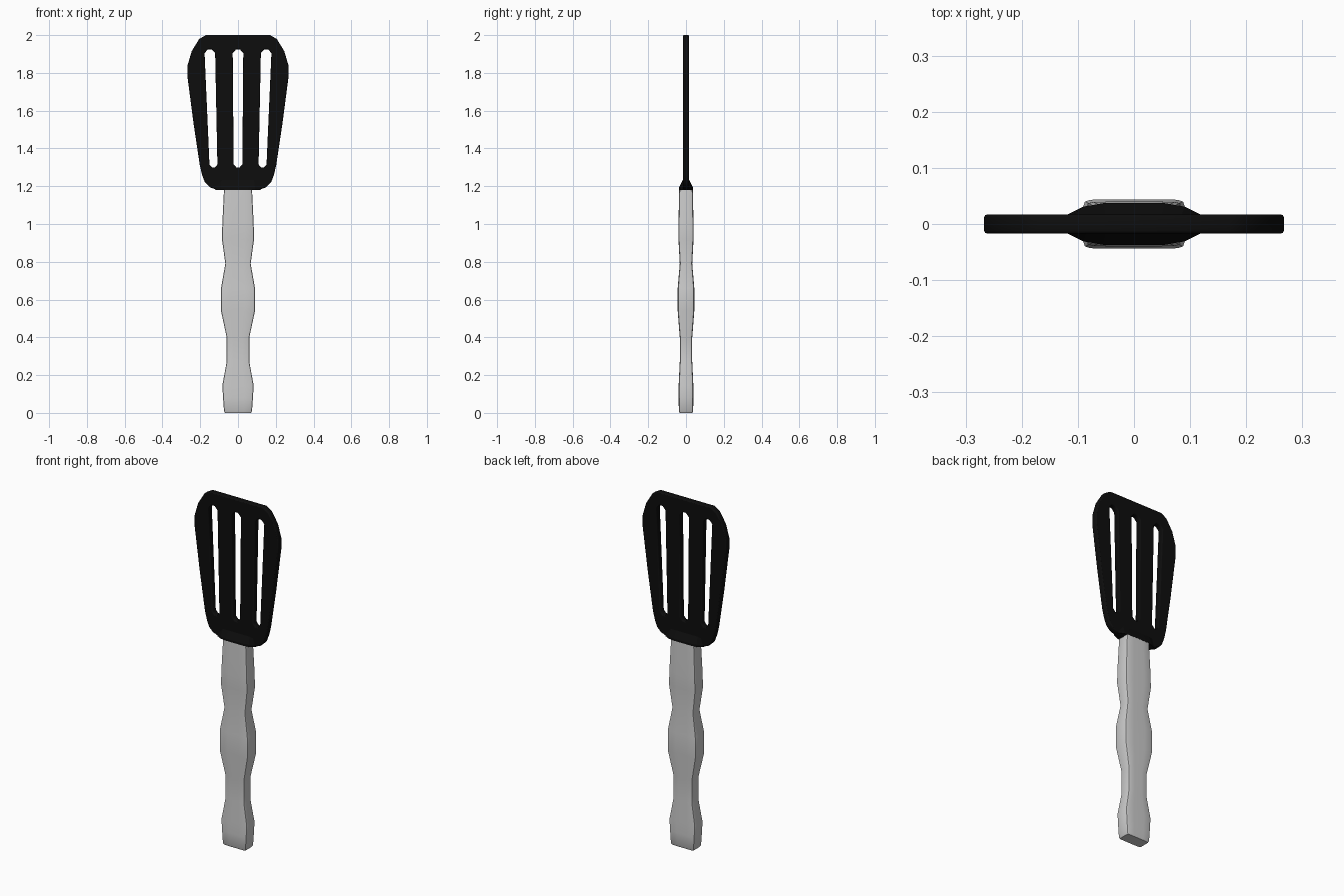
import bpy, bmesh, math

if "Cube" in bpy.data.objects:
    bpy.data.objects.remove(bpy.data.objects["Cube"])


def loft(name, rings):
    """Skin a list of equal-length point rings and cap both ends."""
    bm = bmesh.new()
    vs = [[bm.verts.new(p) for p in ring] for ring in rings]
    n = len(vs[0])
    for a, b in zip(vs, vs[1:]):
        for i in range(n):
            j = (i + 1) % n
            bm.faces.new((a[i], a[j], b[j], b[i]))
    bm.faces.new(vs[0][::-1])
    bm.faces.new(vs[-1])
    bmesh.ops.recalc_face_normals(bm, faces=bm.faces)
    me = bpy.data.meshes.new(name)
    bm.to_mesh(me)
    bm.free()
    ob = bpy.data.objects.new(name, me)
    bpy.context.collection.objects.link(ob)
    return ob


def select(ob):
    bpy.ops.object.select_all(action='DESELECT')
    ob.select_set(True)
    bpy.context.view_layer.objects.active = ob


def mirrored(quarter):
    """Complete a section from its +x +y quarter."""
    half = quarter + [(-x, y) for x, y in reversed(quarter)]
    return half + [(-x, -y) for x, y in half]


black = bpy.data.materials.new("black_plastic")
black.diffuse_color = (0.004, 0.004, 0.004, 1)
black.use_nodes = True
black.node_tree.nodes["Principled BSDF"].inputs["Base Color"].default_value = black.diffuse_color

# Handle: wavy grip, rounded rectangular section (z, half width, half depth)
grip = [(0, .069, .034), (.008, .074, .038), (.08, .079, .039), (.145, .083, .039),
        (.27, .06, .033), (.40, .06, .033), (.54, .09, .044), (.66, .09, .044),
        (.79, .067, .033), (.92, .085, .040), (1.0, .083, .040), (1.185, .074, .036)]
section = mirrored([(1, .75), (.97, .91), (.87, .98), (.4, 1)])
handle = loft("handle", [[(x * w, y * d, z) for x, y in section] for z, w, d in grip])
select(handle)
bpy.ops.object.shade_smooth_by_angle(angle=math.radians(35))

# Blade: outline with three tapering slots, filled and extruded
side = [(.17, 2.0), (.205, 1.98), (.245, 1.915), (.267, 1.84), (.267, 1.775),
        (.235, 1.53), (.202, 1.31), (.19, 1.26), (.175, 1.22), (.15, 1.195), (.11, 1.18)]
outline = side + [(-x, z) for x, z in reversed(side)]


def slot(top_x, top_w, low_x, low_w):
    return [(top_x - .35 * top_w, 1.925), (top_x + .35 * top_w, 1.925),
            (top_x + top_w, 1.905), (low_x + low_w, 1.315),
            (low_x + .35 * low_w, 1.299), (low_x - .35 * low_w, 1.299),
            (low_x - low_w, 1.315), (top_x - top_w, 1.905)]


curve = bpy.data.curves.new("blade", 'CURVE')
curve.dimensions = '2D'
curve.fill_mode = 'BOTH'
curve.extrude = .012
curve.bevel_depth = .005
curve.bevel_resolution = 1
curve.offset = -.005
for pts in (outline, slot(0, .028, 0, .023), slot(-.149, .028, -.13, .021),
            slot(.149, .028, .13, .021)):
    s = curve.splines.new('POLY')
    s.points.add(len(pts) - 1)
    for p, (x, z) in zip(s.points, pts):
        p.co = (x, z, 0, 1)
    s.use_cyclic_u = True
blade = bpy.data.objects.new("blade", curve)
bpy.context.collection.objects.link(blade)
blade.rotation_euler.x = math.pi / 2
select(blade)
bpy.ops.object.convert(target='MESH')
blade.data.materials.clear()
blade.data.materials.append(black)

# Socket: blade thickens towards the handle
low = mirrored([(.12, .016), (.09, .031), (.055, .037)])
high = mirrored([(.11, .015), (.085, .016), (.05, .016)])
socket = loft("blade_socket", [[(x, y, 1.181) for x, y in low],
                               [(x, y, 1.192) for x, y in low],
                               [(x, y, 1.235) for x, y in high]])
socket.data.materials.append(black)
